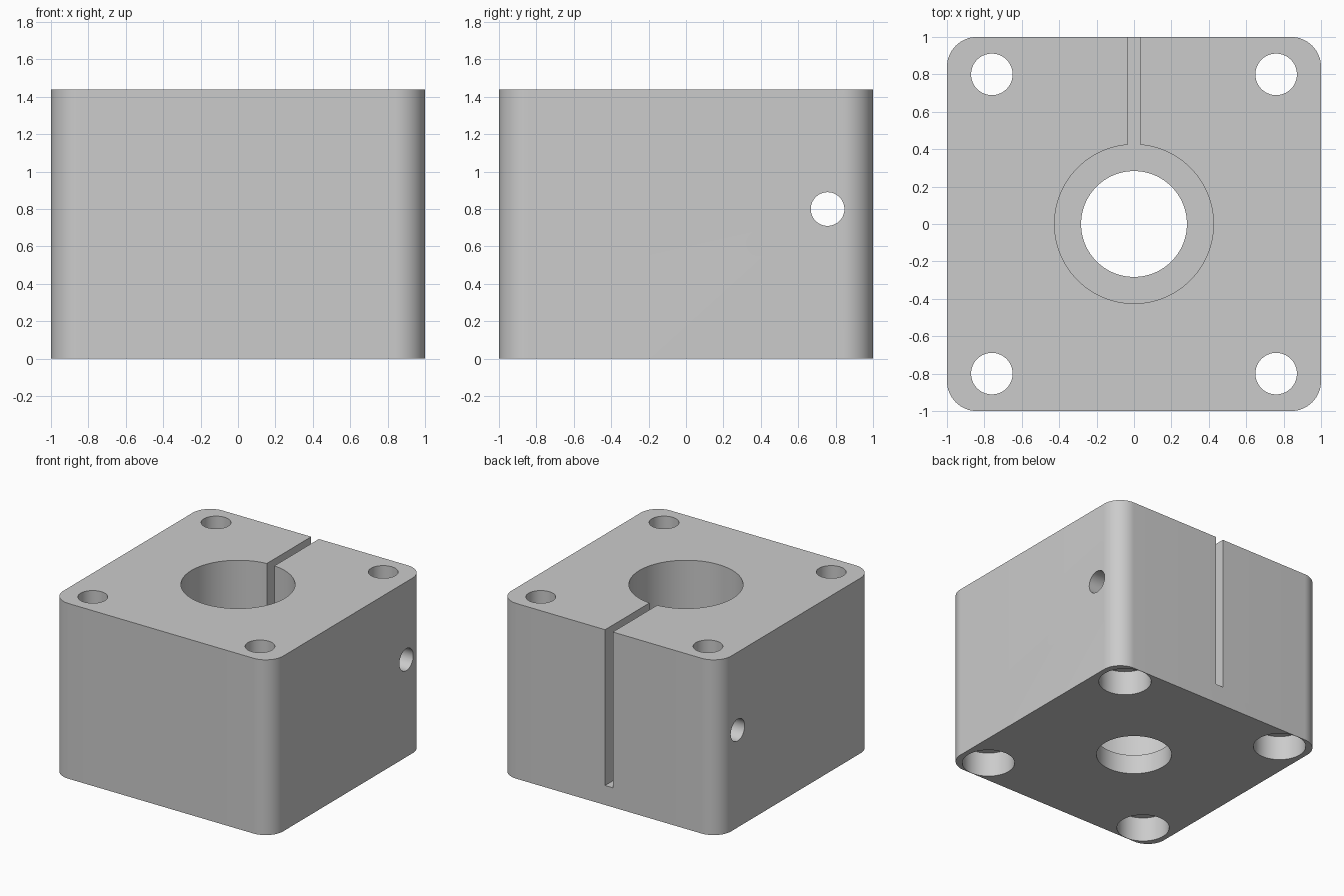
import bpy
import bmesh
import math
from mathutils import Matrix

cube = bpy.data.objects.get("Cube")
if cube:
    bpy.data.objects.remove(cube, do_unlink=True)

HEIGHT = 1.44
CORNER = 0.16
FLOOR = 0.16

# Plain grey metal
metal = bpy.data.materials.new("grey_metal")
metal.use_nodes = True
grey = (0.6, 0.6, 0.6, 1.0)
metal.diffuse_color = grey
metal.node_tree.nodes["Principled BSDF"].inputs["Base Color"].default_value = grey


def new_object(name, bm):
    bmesh.ops.recalc_face_normals(bm, faces=bm.faces)
    mesh = bpy.data.meshes.new(name)
    bm.to_mesh(mesh)
    bm.free()
    mesh.materials.append(metal)
    obj = bpy.data.objects.new(name, mesh)
    bpy.context.collection.objects.link(obj)
    return obj


def rounded_block(name, half, radius, height, steps=16):
    bm = bmesh.new()
    verts = []
    for corner, (sx, sy) in enumerate([(1, 1), (-1, 1), (-1, -1), (1, -1)]):
        for i in range(steps + 1):
            a = (corner + i / steps) * math.pi / 2
            verts.append(bm.verts.new((sx * (half - radius) + radius * math.cos(a),
                                       sy * (half - radius) + radius * math.sin(a), 0)))
    base = bm.faces.new(verts)
    top = bmesh.ops.extrude_face_region(bm, geom=[base])["geom"]
    bmesh.ops.translate(bm, vec=(0, 0, height),
                        verts=[v for v in top if isinstance(v, bmesh.types.BMVert)])
    return new_object(name, bm)


def cylinder(name, radius, depth, centre, axis="Z", sides=64):
    turn = Matrix.Rotation(math.pi / 2, 4, "Y") if axis == "X" else Matrix()
    bm = bmesh.new()
    bmesh.ops.create_cone(bm, cap_ends=True, segments=sides, radius1=radius, radius2=radius,
                          depth=depth, matrix=Matrix.Translation(centre) @ turn)
    return new_object(name, bm)


def upright(name, radius, low, high, x=0, y=0, sides=64):
    return cylinder(name, radius, high - low, (x, y, (low + high) / 2), sides=sides)


def box(name, low, high):
    bm = bmesh.new()
    bmesh.ops.create_cube(bm, size=1)
    for v in bm.verts:
        v.co = [high[i] if v.co[i] > 0 else low[i] for i in range(3)]
    return new_object(name, bm)


def cut(target, cutter):
    mod = target.modifiers.new(cutter.name, "BOOLEAN")
    mod.operation = "DIFFERENCE"
    mod.solver = "EXACT"
    mod.object = cutter
    bpy.context.view_layer.objects.active = target
    bpy.ops.object.modifier_apply(modifier=mod.name)
    bpy.data.objects.remove(cutter, do_unlink=True)


block = rounded_block("clamp_block", 1.0, CORNER, HEIGHT)

# Central bore with a narrower hole through the floor
cut(block, upright("bore", 0.425, FLOOR, HEIGHT + 0.2, sides=96))
cut(block, upright("floor_hole", 0.283, -0.2, FLOOR + 0.2, sides=96))

# Clamping slot from the bore to the back
cut(block, box("slot", (-0.035, 0.3, FLOOR), (0.035, 1.2, HEIGHT + 0.2)))

# Corner bolt holes, counterbored from below
for x in (-0.76, 0.76):
    for y in (-0.8, 0.8):
        cut(block, upright("bolt_hole", 0.111, -0.2, HEIGHT + 0.2, x, y))
        cut(block, upright("counterbore", 0.197, -0.2, 0.2, x, y))

# Cross hole for the clamping screw
cut(block, cylinder("cross_hole", 0.09, 2.6, (0, 0.757, 0.8), axis="X"))

# Smooth curved walls, sharp rims
bpy.ops.object.select_all(action="DESELECT")
block.select_set(True)
bpy.context.view_layer.objects.active = block
bpy.ops.object.shade_smooth_by_angle(angle=math.radians(30))
